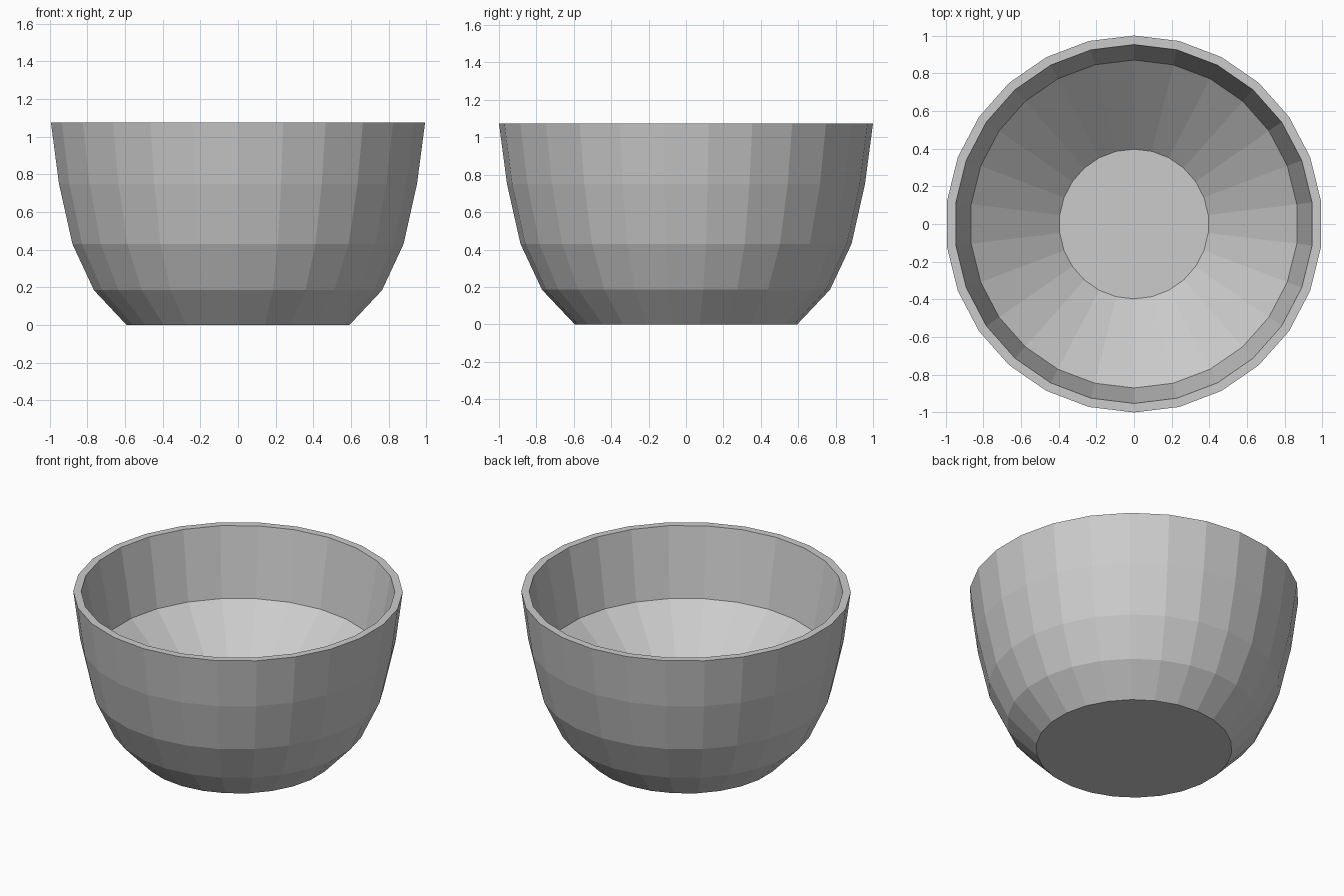
import bpy
import bmesh
from math import cos, sin, pi

if "Cube" in bpy.data.objects:
    bpy.data.objects.remove(bpy.data.objects["Cube"])

SIDES = 26

# Closed-shell profile (radius, height): outside going up, over the rim, inside going down
PROFILE = [
    (0.595, 0.0), (0.77, 0.185), (0.885, 0.43), (0.957, 0.75), (1.0, 1.075),
    (0.952, 1.075), (0.87, 0.625), (0.397, 0.22),
]


def ring(bm, radius, height):
    """One polygonal ring with a corner on the y axis."""
    angles = [pi / 2 + 2 * pi * i / SIDES for i in range(SIDES)]
    return [bm.verts.new((radius * cos(a), radius * sin(a), height)) for a in angles]


bm = bmesh.new()
rings = [ring(bm, r, z) for r, z in PROFILE]

# Walls and rim
for low, high in zip(rings, rings[1:]):
    for i in range(SIDES):
        j = (i + 1) % SIDES
        bm.faces.new((low[i], low[j], high[j], high[i]))

# Underside and inner floor
bm.faces.new(list(reversed(rings[0])))
bm.faces.new(rings[-1])
bmesh.ops.recalc_face_normals(bm, faces=bm.faces)

mesh = bpy.data.meshes.new("bowl")
bm.to_mesh(mesh)
bm.free()
bpy.context.collection.objects.link(bpy.data.objects.new("bowl", mesh))
